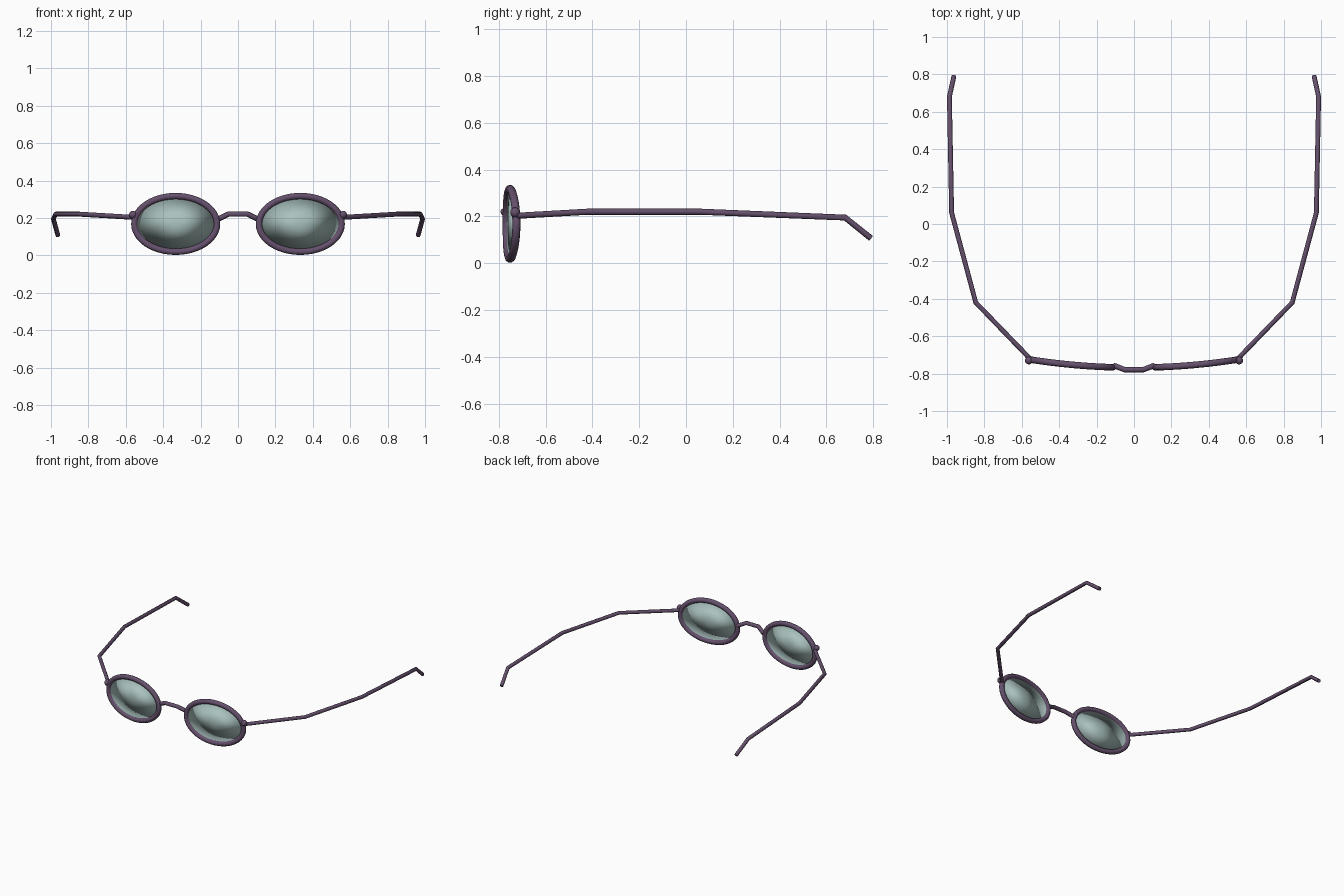
import bpy, bmesh
from math import sin, cos, pi

if "Cube" in bpy.data.objects:
    bpy.data.objects.remove(bpy.data.objects["Cube"])


def material(name, color):
    m = bpy.data.materials.new(name)
    m.diffuse_color = color
    m.use_nodes = True
    m.node_tree.nodes["Principled BSDF"].inputs["Base Color"].default_value = m.diffuse_color
    return m


FRAME = material("frame_purple", (0.13, 0.08, 0.15, 1))
LENS = material("lens_tint", (0.40, 0.54, 0.52, 1))
CX, CZ, A, B = 0.333, 0.168, 0.221, 0.149   # rim centre and centreline half-axes


def wrap_y(x):
    """Gentle wrap of the front around the face."""
    return -0.768 + 0.14 * x * x


def rim_points(side, n, grow=0.0):
    pts = []
    for i in range(n):
        t = 2 * pi * i / n
        x = side * (CX + (A + grow) * cos(t))
        pts.append((x, wrap_y(x), CZ + (B + grow) * sin(t)))
    return pts


def finish(obj, mat):
    obj.data.materials.append(mat)
    bpy.context.view_layer.objects.active = obj
    bpy.ops.object.select_all(action='DESELECT')
    obj.select_set(True)
    return obj


def wire(name, pts, radius, cyclic=False, res=2):
    cu = bpy.data.curves.new(name, 'CURVE')
    cu.dimensions = '3D'
    cu.bevel_depth = radius
    cu.bevel_resolution = res
    cu.use_fill_caps = True
    sp = cu.splines.new('POLY')
    sp.points.add(len(pts) - 1)
    for p, co in zip(sp.points, pts):
        p.co = (*co, 1)
    sp.use_cyclic_u = cyclic
    obj = bpy.data.objects.new(name, cu)
    bpy.context.collection.objects.link(obj)
    finish(obj, FRAME)
    bpy.ops.object.convert(target='MESH')
    bpy.ops.object.shade_smooth_by_angle(angle=pi / 3.5)
    return obj


def lens(name, side):
    bm = bmesh.new()
    ring = [bm.verts.new(p) for p in rim_points(side, 40, -0.008)]
    x = side * CX
    poles = [bm.verts.new((x, wrap_y(x) + d, CZ)) for d in (-0.009, 0.013)]
    for i in range(len(ring)):
        for pole in poles:
            bm.faces.new((ring[i - 1], ring[i], pole))
    bmesh.ops.recalc_face_normals(bm, faces=bm.faces)
    for f in bm.faces:
        f.smooth = True
    me = bpy.data.meshes.new(name)
    bm.to_mesh(me)
    bm.free()
    obj = bpy.data.objects.new(name, me)
    bpy.context.collection.objects.link(obj)
    finish(obj, LENS)


for tag, s in (("left", -1), ("right", 1)):
    # oval rim and its lens
    wire("rim_" + tag, rim_points(s, 48), 0.0175, cyclic=True, res=3)
    lens("lens_" + tag, s)
    # hinge ball
    bpy.ops.mesh.primitive_uv_sphere_add(segments=16, ring_count=10, radius=0.021,
                                         location=(s * 0.562, -0.73, 0.217))
    hinge = bpy.context.object
    hinge.name = "hinge_" + tag
    finish(hinge, FRAME)
    bpy.ops.object.shade_smooth()
    # temple arm with ear hook
    wire("temple_" + tag, [(s * x, y, z) for x, y, z in (
        (0.560, -0.716, 0.203), (0.846, -0.42, 0.220), (0.975, 0.06, 0.220),
        (0.987, 0.68, 0.195), (0.963, 0.79, 0.107))], 0.013)

# nose bridge
wire("bridge", [(-0.108, -0.756, 0.193), (-0.05, -0.779, 0.221),
                (0.05, -0.779, 0.221), (0.108, -0.756, 0.193)], 0.0145)
